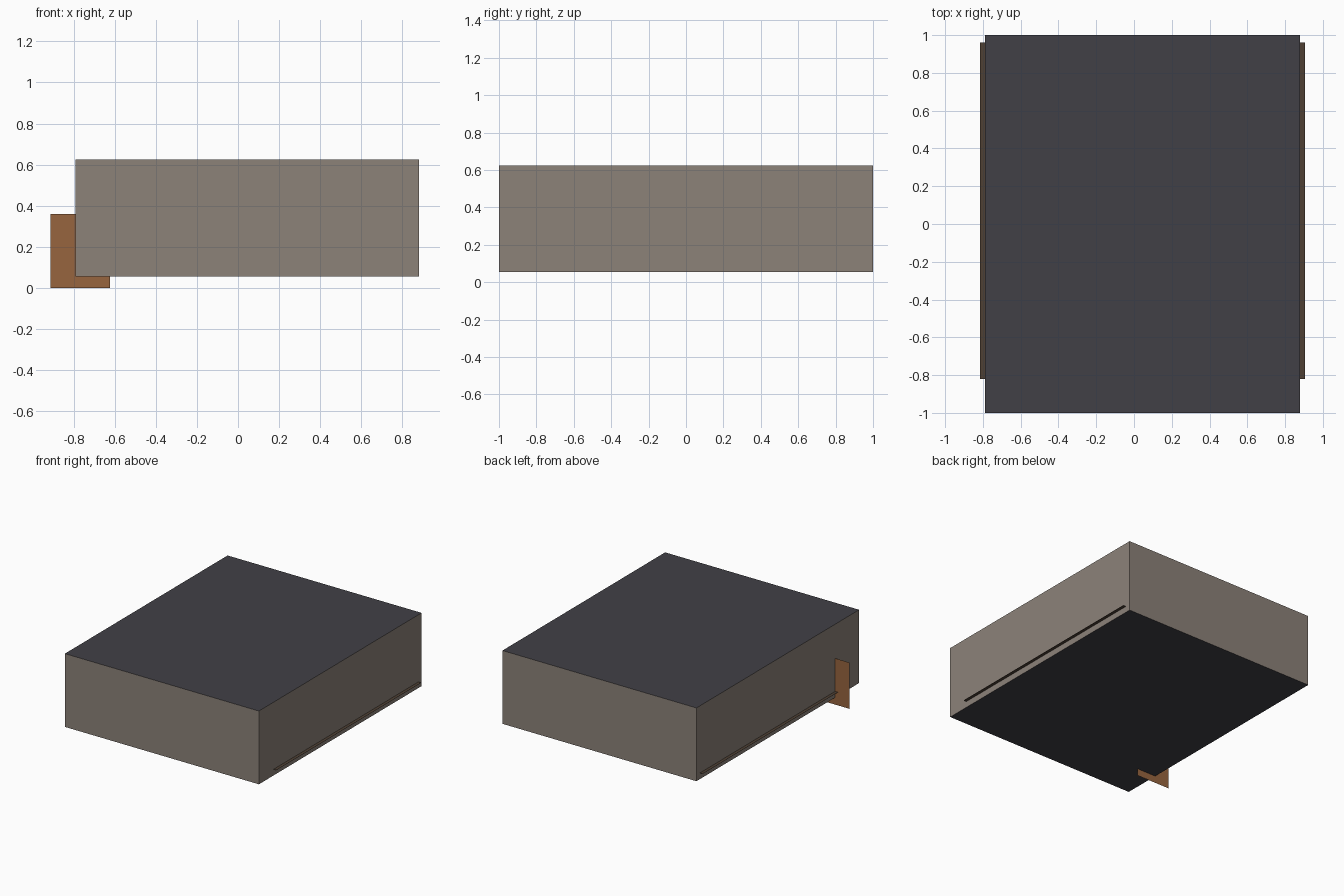
import bpy
import bmesh

if "Cube" in bpy.data.objects:
    bpy.data.objects.remove(bpy.data.objects["Cube"])


def linear(hex_code):
    out = []
    for i in (0, 2, 4):
        c = int(hex_code[i:i + 2], 16) / 255
        out.append(c / 12.92 if c <= 0.04045 else ((c + 0.055) / 1.055) ** 2.4)
    return (*out, 1.0)


def material(name, hex_code):
    m = bpy.data.materials.new(name)
    m.diffuse_color = linear(hex_code)
    m.use_nodes = True
    m.node_tree.nodes["Principled BSDF"].inputs["Base Color"].default_value = m.diffuse_color
    return m


def add_object(name, bm, *mats):
    mesh = bpy.data.meshes.new(name)
    bm.to_mesh(mesh)
    bm.free()
    for m in mats:
        mesh.materials.append(m)
    ob = bpy.data.objects.new(name, mesh)
    bpy.context.collection.objects.link(ob)
    return ob


def sheet(name, corners, mat):
    bm = bmesh.new()
    bm.faces.new([bm.verts.new(c) for c in corners])
    return add_object(name, bm, mat)


taupe = material("taupe", "8C8279")
charcoal = material("charcoal", "414046")
brown = material("brown", "97653F")
dark_brown = material("dark brown", "4E4034")

# Main block: taupe walls, charcoal top and underside
X0, X1, Z0, Z1 = -0.79, 0.88, 0.055, 0.625
bm = bmesh.new()
bmesh.ops.create_cube(bm, size=1)
for v in bm.verts:
    v.co.x = X1 if v.co.x > 0 else X0
    v.co.y = 1.0 if v.co.y > 0 else -1.0
    v.co.z = Z1 if v.co.z > 0 else Z0
bm.normal_update()
for f in bm.faces:
    f.material_index = 1 if abs(f.normal.z) > 0.5 else 0
add_object("main_block", bm, taupe, charcoal)

# Thin horizontal sheet whose edges poke out of both long sides
sheet("inner_shelf", [(-0.815, -0.82, 0.103), (0.905, -0.82, 0.103),
                      (0.905, 0.96, 0.103), (-0.815, 0.96, 0.103)], dark_brown)

# Thin upright tab crossing the left wall near the front, reaching the ground
sheet("side_tab", [(-0.912, -0.705, 0), (-0.622, -0.705, 0),
                   (-0.622, -0.705, 0.36), (-0.912, -0.705, 0.36)], brown)
